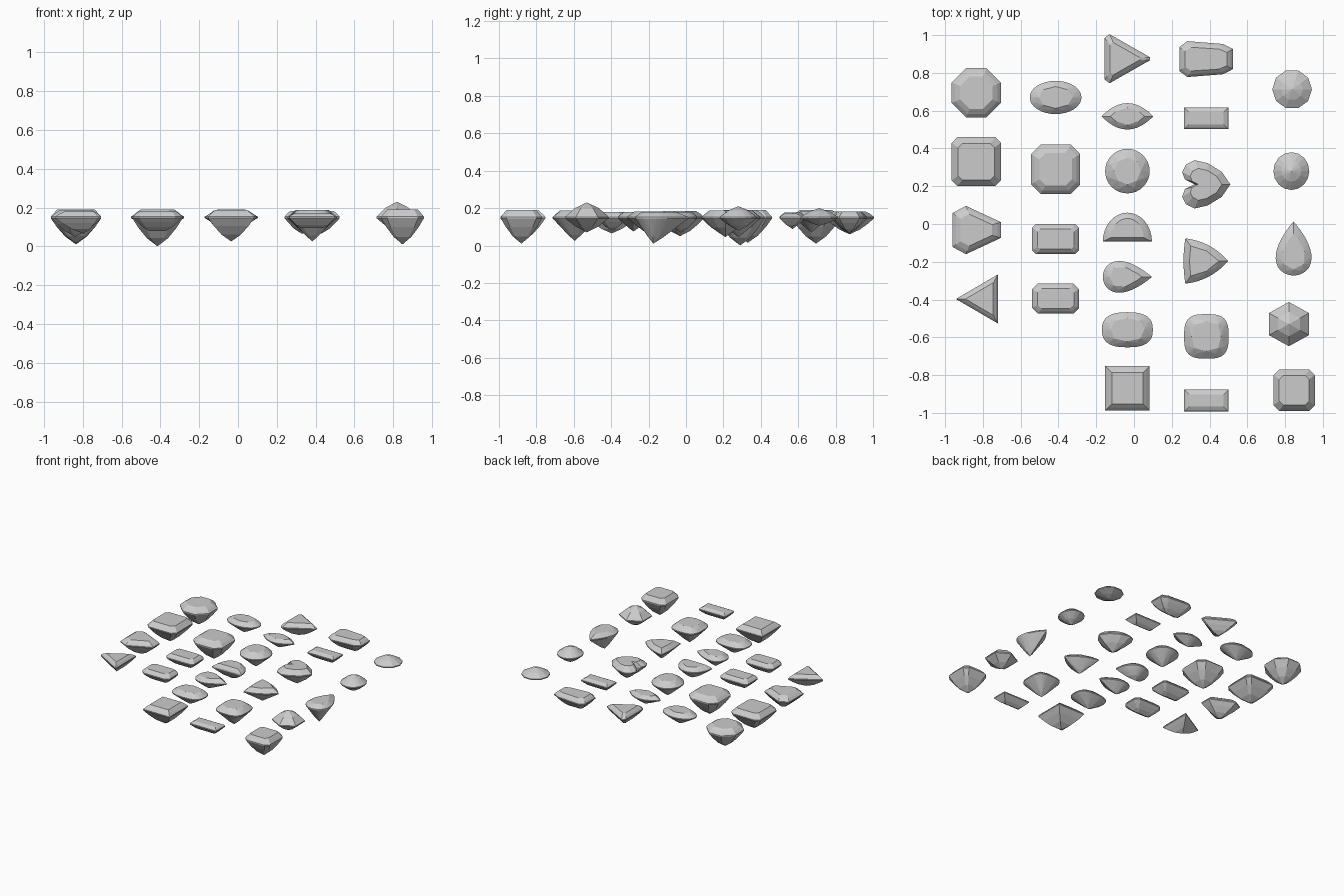
import bpy, bmesh, math
from math import sin, cos, pi

if "Cube" in bpy.data.objects:
    bpy.data.objects.remove(bpy.data.objects["Cube"])

GIRDLE = 0.15   # height shared by every girdle


# ---------- outlines (2D, centred on the culet) ----------
def oval(hx, hy, p=2.0, n=32, start=0.0):
    f = lambda v: math.copysign(abs(v) ** (2 / p), v)
    return [(hx * f(cos(start + 2 * pi * i / n)), hy * f(sin(start + 2 * pi * i / n))) for i in range(n)]


def cut_rect(hx, hy, c=0.0):
    if c == 0:
        return [(hx, hy), (-hx, hy), (-hx, -hy), (hx, -hy)]
    return [(hx, hy - c), (hx - c, hy), (c - hx, hy), (-hx, hy - c),
            (-hx, c - hy), (c - hx, -hy), (hx - c, -hy), (hx, c - hy)]


def mirrored(half):
    return half + [(x, -y) for x, y in reversed(half) if abs(y) > 1e-6]


def pear(hx, hy, shift, n=32):
    out = []
    for i in range(n):
        t = 2 * pi * i / n
        out.append((hx * cos(t) + shift, hy * 1.3 * sin(t) * abs(sin(t / 2))))
    return out


def marquise(hx, hy, n=32):
    return [(hx * cos(2 * pi * i / n), hy * math.copysign(sin(2 * pi * i / n) ** 2, sin(2 * pi * i / n)))
            for i in range(n)]


def bulged(corners, bulges, n=8):
    out = []
    for k, (ax, ay) in enumerate(corners):
        bx, by = corners[(k + 1) % len(corners)]
        dx, dy = bx - ax, by - ay
        length = math.hypot(dx, dy)
        for i in range(n):
            t = i / n
            h = 4 * t * (1 - t) * bulges[k] / length
            out.append((ax + dx * t + dy * h, ay + dy * t - dx * h))
    return out


# ---------- gem builders ----------
def finish(name, bm, loc):
    bmesh.ops.dissolve_limit(bm, angle_limit=0.01, verts=bm.verts[:], edges=bm.edges[:])
    bmesh.ops.recalc_face_normals(bm, faces=bm.faces[:])
    me = bpy.data.meshes.new(name)
    bm.to_mesh(me)
    bm.free()
    ob = bpy.data.objects.new(name, me)
    ob.location = (loc[0], loc[1], GIRDLE)
    bpy.context.collection.objects.link(ob)


def hull_gem(name, outline, loc, crown, depth, style="step", table=0.66):
    hx = max(abs(p[0]) for p in outline)
    hy = max(abs(p[1]) for p in outline)
    pts = []

    def ring(s, z, step=1, off=0):
        sx = 1 - hy / hx * (1 - s) if style == "keel" else s
        pts.extend((x * sx, y * s, z) for x, y in outline[off::step])

    ring(1, 0.003)
    ring(1, -0.005)
    if style == "brilliant":
        ring(table, crown, 4)
        ring(0.82, crown * 0.57, 4, 2)
        ring(0.3, -depth * 0.76, 4, 2)
        pts.append((0, 0, -depth))
    elif style == "rose":
        ring(0.55, crown * 0.62)
        ring(0.5, -depth * 0.62)
        pts.extend([(0, 0, crown), (0, 0, -depth)])
    else:
        ring(table, crown)
        ring(0.86, crown * 0.55)
        ring(0.76, -depth * 0.36)
        ring(0.42, -depth * 0.72)
        ring(0, -depth)
    bm = bmesh.new()
    for p in pts:
        bm.verts.new(p)
    bmesh.ops.remove_doubles(bm, verts=bm.verts[:], dist=1e-4)
    res = bmesh.ops.convex_hull(bm, input=bm.verts[:])
    junk = [g for g in res["geom_interior"] + res["geom_unused"] if isinstance(g, bmesh.types.BMVert)]
    bmesh.ops.delete(bm, geom=list(set(junk)), context='VERTS')
    finish(name, bm, loc)


def loft_gem(name, outline, loc, crown, depth, table=0.66):
    bm = bmesh.new()
    layers = [(table, crown), (1, 0.003), (1, -0.005), (0.6, -depth * 0.5)]
    rings = [[bm.verts.new((x * s, y * s, z)) for x, y in outline] for s, z in layers]
    n = len(outline)
    for a, b in zip(rings, rings[1:]):
        for i in range(n):
            bm.faces.new((a[i], a[(i + 1) % n], b[(i + 1) % n], b[i]))
    bm.faces.new(rings[0])
    culet = bm.verts.new((0, 0, -depth))
    for i in range(n):
        bm.faces.new((rings[-1][i], rings[-1][(i + 1) % n], culet))
    finish(name, bm, loc)


# first column: step cuts and triangles
hull_gem("octagon_gem", cut_rect(.13, .13, .076), (-.835, .695), .04, .14)
hull_gem("square_step_gem", cut_rect(.13, .13, .03), (-.835, .33), .04, .135, table=.74)
hull_gem("shield_gem", mirrored([(.135, .042), (-.05, .128), (-.12, .09)]), (-.84, -.032), .035, .1)
hull_gem("triangle_gem", [(-.148, 0), (.075, -.13), (.075, .13)], (-.795, -.397), .03, .085)

# second column
hull_gem("oval_gem", oval(.137, .088), (-.415, .67), .032, .08, "brilliant")
hull_gem("radiant_gem", cut_rect(.13, .13, .05), (-.415, .29), .04, .15)
hull_gem("rectangle_gem", cut_rect(.124, .08, .02), (-.415, -.08), .03, .07, "keel")
hull_gem("emerald_cut_gem", cut_rect(.124, .08, .03), (-.415, -.395), .03, .07, "keel")

# third column
hull_gem("trilliant_gem", mirrored([(.155, .008), (-.06, .13), (-.085, .11)]), (-.07, .875), .032, .09)
hull_gem("marquise_gem", marquise(.137, .07), (-.035, .57), .026, .062, "brilliant")
hull_gem("round_gem", oval(.118, .118), (-.035, .28), .04, .105, "brilliant", .6)
half_moon = [(.13 * cos(pi * i / 16), -.063 + .153 * sin(pi * i / 16)) for i in range(17)]
hull_gem("half_moon_gem", half_moon, (-.035, -.03), .03, .08)
hull_gem("pear_gem", pear(.13, .084, .03), (-.065, -.28), .03, .075, "brilliant")
hull_gem("oval_cushion_gem", oval(.135, .093, 2.6), (-.035, -.56), .034, .085, "brilliant")
hull_gem("princess_gem", cut_rect(.118, .118), (-.035, -.87), .037, .125, table=.7)

# fourth column
coffin = mirrored([(.147, .053), (.095, .08), (-.095, .095), (-.137, .063)])
hull_gem("tapered_gem", coffin, (.377, .873), .033, .085, "keel")
for name, y in (("back_baguette", .56), ("front_baguette", -.935)):
    hull_gem(name, cut_rect(.117, .058), (.383, y), .02, .055, "keel", .56)
heart = mirrored([(.13, 0), (.085, .066), (.01, .112), (-.06, .128), (-.105, .105),
                  (-.125, .065), (-.11, .025), (-.06, 0)])
loft_gem("heart_gem", heart, (.38, .21), .038, .105)
trillion = bulged([(.143, 0), (-.083, .12), (-.083, -.12)], [-.025, -.01, -.025])
trillion = bulged([(.143, 0), (-.083, .12), (-.083, -.12)], [.025, .01, .025])
hull_gem("trillion_gem", trillion, (.355, -.196), .032, .095, "brilliant")
hull_gem("cushion_gem", oval(.118, .118, 3.1), (.383, -.595), .038, .125, "brilliant")

# fifth column: domed gems without a table, upright pear, square
hull_gem("back_rose_gem", oval(.105, .105, n=10), (.837, .713), .05, .045, "rose")
hull_gem("middle_rose_gem", oval(.095, .1, n=16), (.833, .28), .06, .07, "rose")
upright_pear = [(-y, x) for x, y in pear(.143, .095, .045)]
hull_gem("upright_pear_gem", upright_pear, (.845, -.175), .028, .14, "brilliant")
hull_gem("hexagon_gem", oval(.122, .117, n=6, start=pi / 6), (.82, -.53), .08, .08, "rose")
hull_gem("square_gem", cut_rect(.11, .11, .03), (.848, -.88), .04, .14, table=.72)
